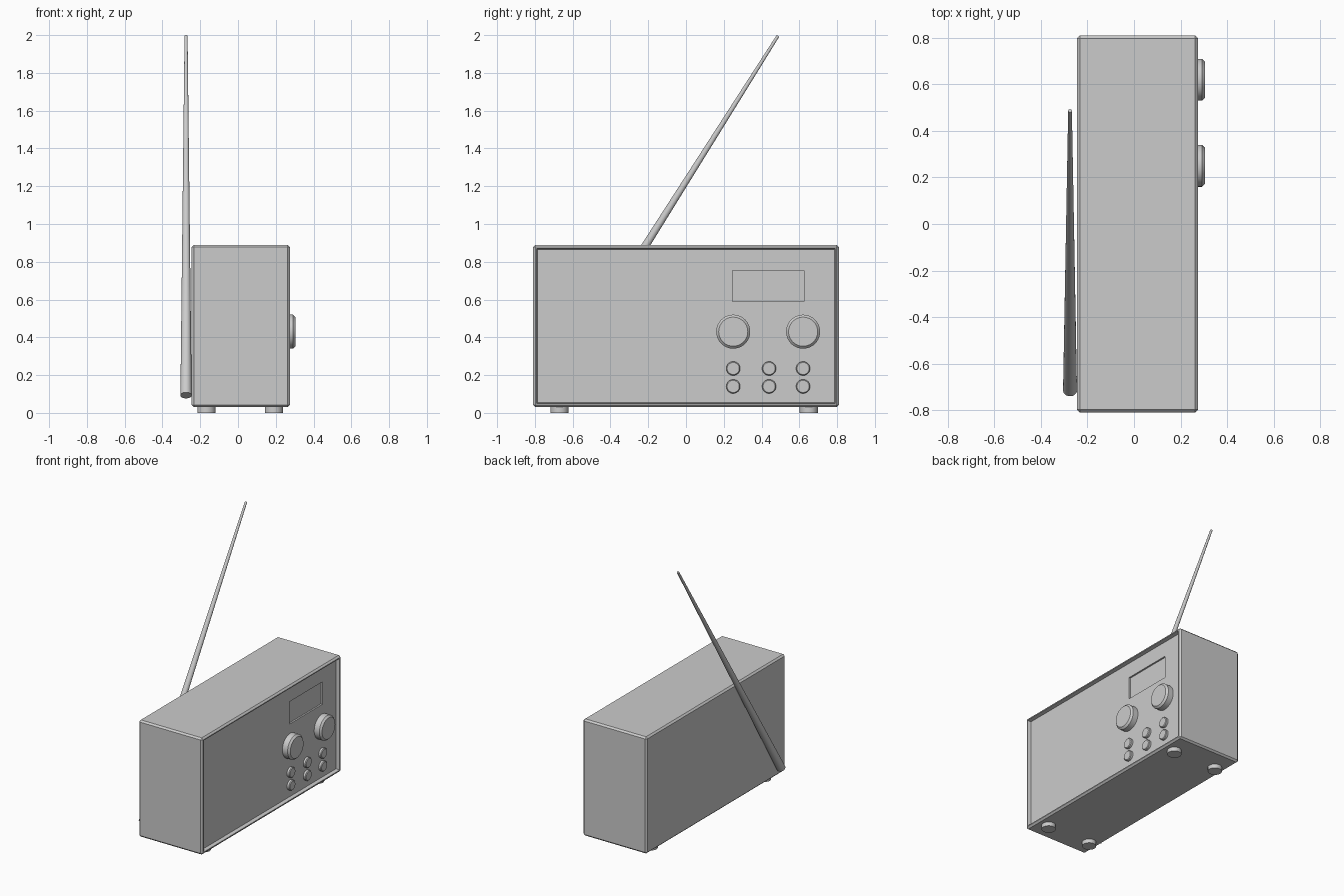
import bpy, bmesh, math
from mathutils import Vector

if "Cube" in bpy.data.objects:
    bpy.data.objects.remove(bpy.data.objects["Cube"])


def box(name, lo, hi):
    lo, hi = Vector(lo), Vector(hi)
    bpy.ops.mesh.primitive_cube_add(size=1, location=(lo + hi) / 2)
    ob = bpy.context.object
    ob.name = name
    ob.scale = hi - lo
    bpy.ops.object.transform_apply(location=True, rotation=True, scale=True)
    return ob


def rod(name, a, b, r1, r2, sides=32):
    a, b = Vector(a), Vector(b)
    bpy.ops.mesh.primitive_cone_add(vertices=sides, radius1=r1, radius2=r2,
                                    depth=(b - a).length, location=(a + b) / 2,
                                    rotation=(b - a).to_track_quat('Z', 'Y').to_euler())
    ob = bpy.context.object
    ob.name = name
    return ob


def smooth(ob):
    bpy.ops.object.select_all(action='DESELECT')
    ob.select_set(True)
    bpy.context.view_layer.objects.active = ob
    bpy.ops.object.shade_smooth_by_angle(angle=math.radians(30))


def knob(name, y, z, x0, x1, r, bevel):
    ob = rod(name, (x0, y, z), (x1, y, z), r, r, 40)
    # chamfer only the outer rim
    bm = bmesh.new()
    bm.from_mesh(ob.data)
    top = max(v.co.z for v in bm.verts)
    rim = [e for e in bm.edges if all(v.co.z > top - 1e-4 for v in e.verts)]
    bmesh.ops.bevel(bm, geom=rim, offset=bevel, segments=1, affect='EDGES')
    bm.to_mesh(ob.data)
    bm.free()
    smooth(ob)
    return ob


# cabinet with chamfered edges and a recessed front panel on +x
cabinet = box("cabinet", (-0.245, -0.81, 0.03), (0.275, 0.81, 0.89))
bm = bmesh.new()
bm.from_mesh(cabinet.data)
bmesh.ops.bevel(bm, geom=bm.edges[:], offset=0.012, segments=1, affect='EDGES')
bm.normal_update()
front = max(bm.faces, key=lambda f: f.calc_center_median().x)
bmesh.ops.inset_region(bm, faces=[front], thickness=0.010)
bmesh.ops.inset_region(bm, faces=[front], thickness=0.008, depth=-0.025)
bm.to_mesh(cabinet.data)
bm.free()

# display window sunk into the panel
cutter = box("display_cutter", (0.238, 0.245, 0.59), (0.30, 0.625, 0.755))
cutter.hide_render = True
cutter.hide_viewport = False
cutter.display_type = 'WIRE'
cut = cabinet.modifiers.new("display_recess", 'BOOLEAN')
cut.operation = 'DIFFERENCE'
cut.solver = 'EXACT'
cut.object = cutter

# two large dials
for name, y in (("tuning_dial", 0.25), ("volume_dial", 0.62)):
    knob(name, y, 0.43, 0.24, 0.305, 0.09, 0.013)

# two rows of push buttons
for row, z in enumerate((0.235, 0.14)):
    for col, y in enumerate((0.25, 0.44, 0.62)):
        knob(f"button_{row}_{col}", y, z, 0.24, 0.27, 0.037, 0.005)

# feet
for i, x in enumerate((-0.167, 0.19)):
    for j, y in enumerate((-0.67, 0.65)):
        smooth(rod(f"foot_{i}_{j}", (x, y, 0), (x, y, 0.035), 0.048, 0.048))

# tapered antenna on the back
smooth(rod("antenna", (-0.275, -0.715, 0.093), (-0.275, 0.487, 1.996), 0.03, 0.008))
